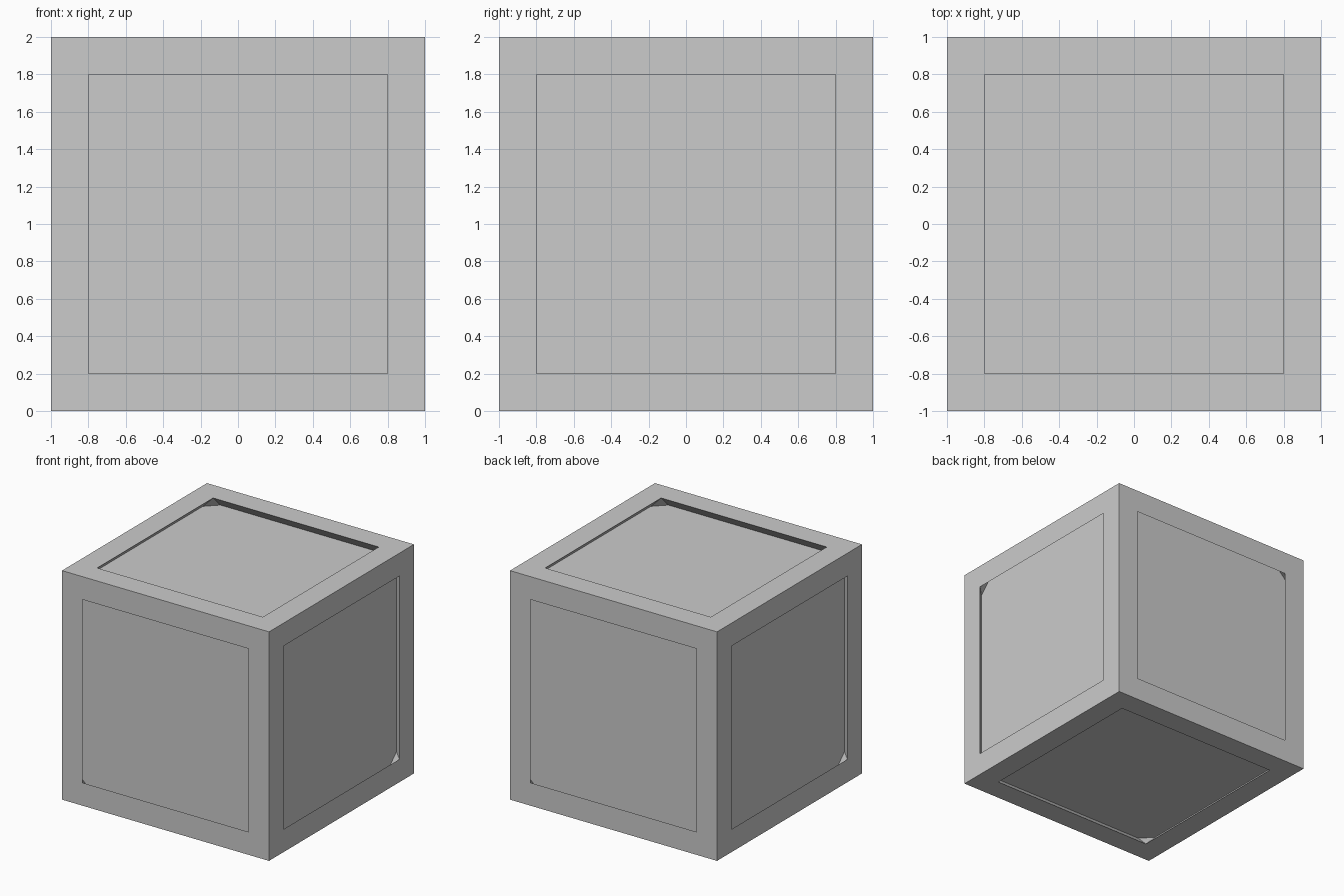
import bpy, bmesh
from mathutils import Matrix

if "Cube" in bpy.data.objects:
    bpy.data.objects.remove(bpy.data.objects["Cube"])

LIFT = Matrix.Translation((0, 0, 1))
RIM = 0.2


def add_object(name, bm):
    mesh = bpy.data.meshes.new(name)
    bm.to_mesh(mesh)
    bm.free()
    obj = bpy.data.objects.new(name, mesh)
    bpy.context.collection.objects.link(obj)
    return obj


# Frame: outer cube with an inset opening on every side
bm = bmesh.new()
bmesh.ops.create_cube(bm, size=2, matrix=LIFT)
panels = list(bm.faces)
bmesh.ops.inset_individual(bm, faces=panels, thickness=RIM, use_even_offset=True)
bmesh.ops.delete(bm, geom=panels, context='FACES')
outer = set(bm.faces)

# Frame lining: a chamfered cube, open on its six sides and turned inward
verts = bmesh.ops.create_cube(bm, size=2, matrix=LIFT)['verts']
edges = list({e for v in verts for e in v.link_edges})
bmesh.ops.bevel(bm, geom=edges, offset=RIM, offset_type='OFFSET',
                segments=1, profile=0.5, affect='EDGES')
lining = [f for f in bm.faces if f not in outer]
for f in lining:
    f.normal_update()
sides = [f for f in lining if max(abs(c) for c in f.normal) > 0.99]
slopes = [f for f in lining if f not in sides]
bmesh.ops.reverse_faces(bm, faces=slopes)
bmesh.ops.delete(bm, geom=sides, context='FACES')
bmesh.ops.remove_doubles(bm, verts=bm.verts, dist=0.001)
add_object("crate_frame", bm)

# Inner box forming the recessed panels
bm = bmesh.new()
bmesh.ops.create_cube(bm, size=1.8, matrix=LIFT)
add_object("inner_box", bm)
